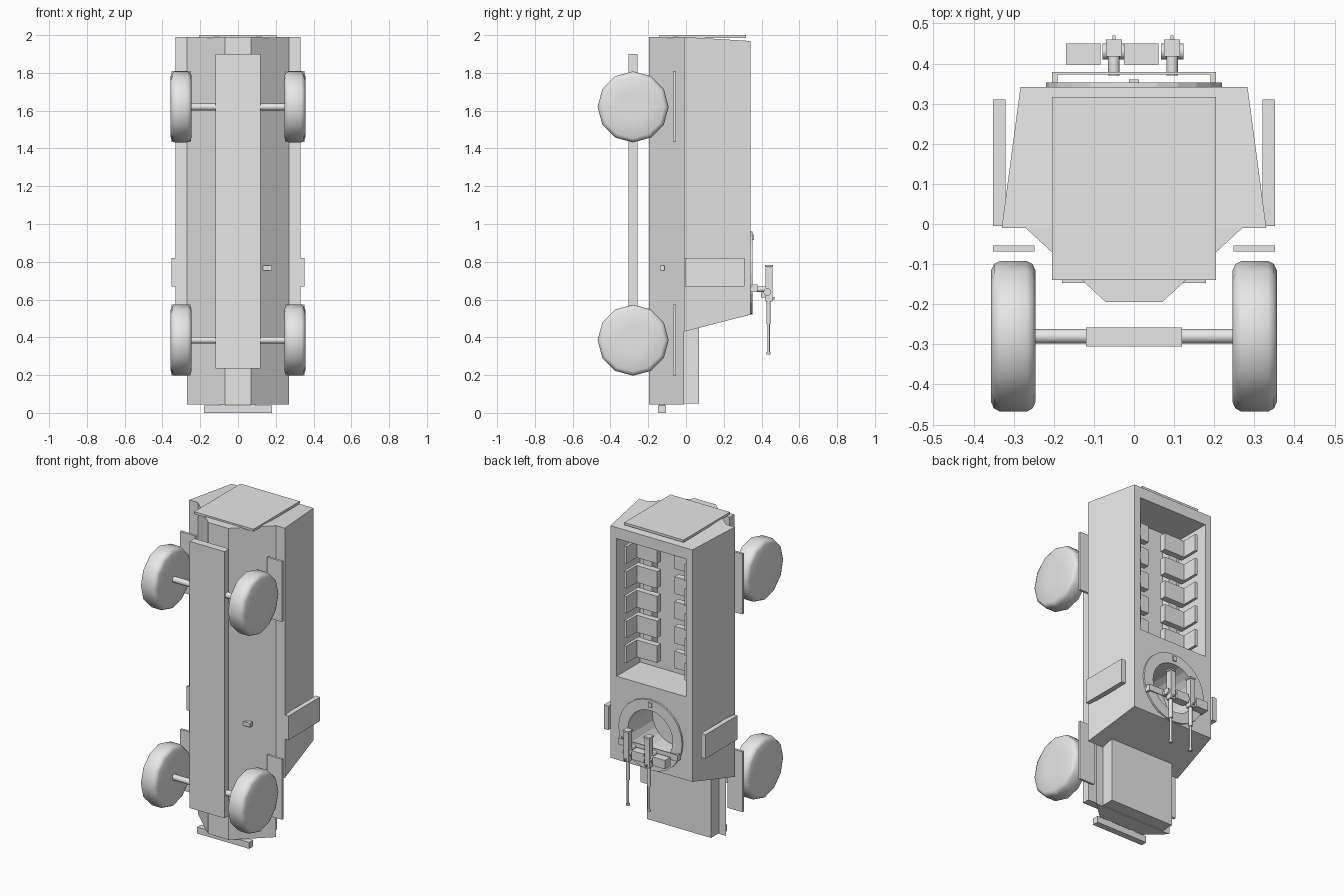
import bpy, bmesh, math
from mathutils import Vector

if "Cube" in bpy.data.objects:
    bpy.data.objects.remove(bpy.data.objects["Cube"])

grey = bpy.data.materials.new("plain_grey")
grey.diffuse_color = (0.8, 0.8, 0.8, 1)
grey.use_nodes = True
grey.node_tree.nodes["Principled BSDF"].inputs["Base Color"].default_value = grey.diffuse_color


def finish(name, bm, smooth=None):
    bmesh.ops.remove_doubles(bm, verts=bm.verts, dist=1e-5)
    bmesh.ops.recalc_face_normals(bm, faces=bm.faces)
    me = bpy.data.meshes.new(name)
    bm.to_mesh(me)
    bm.free()
    ob = bpy.data.objects.new(name, me)
    bpy.context.collection.objects.link(ob)
    me.materials.append(grey)
    if smooth:
        bpy.ops.object.select_all(action='DESELECT')
        ob.select_set(True)
        bpy.context.view_layer.objects.active = ob
        bpy.ops.object.shade_smooth_by_angle(angle=math.radians(smooth))
    return ob


def box(name, x, y, z):
    """Box from (min, max) pairs."""
    bm = bmesh.new()
    bmesh.ops.create_cube(bm, size=1)
    for v in bm.verts:
        v.co = [(a + b) / 2 + c * (b - a) for (a, b), c in zip((x, y, z), v.co)]
    return finish(name, bm)


def prism(name, outline, z0, z1):
    """Mirrored x-y outline swept along z; z0 and z1 are functions of y."""
    pts = outline + [(-x, y) for x, y in reversed(outline)]
    bm = bmesh.new()
    lo = [bm.verts.new((x, y, z0(y))) for x, y in pts]
    hi = [bm.verts.new((x, y, z1(y))) for x, y in pts]
    bm.faces.new(lo)
    bm.faces.new(hi)
    n = len(pts)
    for i in range(n):
        j = (i + 1) % n
        bm.faces.new((lo[i], lo[j], hi[j], hi[i]))
    return finish(name, bm)


def lathe(name, profile, centre, axis, n=12, closed=False, smooth=None):
    """Turn (radius, height) points around an axis."""
    a = Vector([float(k == axis) for k in "xyz"])
    u = Vector((1, 0, 0)) if axis == "z" else Vector((0, 0, 1))
    w = a.cross(u)
    bm = bmesh.new()
    rings = []
    for r, h in profile:
        rings.append([bm.verts.new(Vector(centre) + a * h + r * (
            u * math.cos(2 * math.pi * i / n) + w * math.sin(2 * math.pi * i / n)))
            for i in range(n)])
    pairs = list(zip(rings, rings[1:]))
    if closed:
        pairs.append((rings[-1], rings[0]))
    else:
        bm.faces.new(rings[0])
        bm.faces.new(rings[-1])
    for p, q in pairs:
        for i in range(n):
            j = (i + 1) % n
            bm.faces.new((p[i], p[j], q[j], q[i]))
    return finish(name, bm, smooth)


def cut(ob, cutter):
    m = ob.modifiers.new("cut", 'BOOLEAN')
    m.operation, m.solver, m.object = 'DIFFERENCE', 'EXACT', cutter
    cutter.hide_render = True
    cutter.hide_viewport = True


# Hull: V-shaped lower part, bonnet, tapered cabin
prism("lower_hull", [(0.07, -0.195), (0.27, -0.01)],
      lambda y: 0.045, lambda y: 1.99)
box("bonnet", (-0.222, 0.222), (-0.012, 0.07), (0.05, 0.45))
cabin = prism("cabin", [(0.33, -0.01), (0.283, 0.342)],
              lambda y: 0.43 + 0.256 * (y + 0.01),
              lambda y: 1.99 - 0.06 * (y + 0.01))
cut(cabin, box("roof_opening_cutter", (-0.24, 0.24), (0.11, 0.5), (1.04, 1.9)))
cut(cabin, lathe("hatch_cutter", [(0.155, 0.11), (0.155, 0.5)], (0, 0, 0.74), "y", 24))
box("rear_door", (-0.205, 0.205), (-0.14, 0.317), (1.985, 2.0))

# Bumper and its brackets
box("bumper", (-0.18, 0.18), (-0.147, -0.107), (0, 0.04))
for s in (-1, 1):
    box("bumper_bracket", (s * 0.08 - 0.015, s * 0.08 + 0.015), (-0.14, -0.11), (0.03, 0.06))
box("side_peg", (0.13, 0.18), (-0.138, -0.113), (0.755, 0.78))

# Chassis, axles, wheels, mudguards
box("chassis_beam", (-0.12, 0.12), (-0.305, -0.258), (0.235, 1.9))
for z in (0.385, 1.62):
    lathe("axle", [(0.018, -0.26), (0.018, 0.26)], (0, -0.28, z), "x", 16, smooth=40)
    for s in (-1, 1):
        lathe("wheel", [(0.08, -0.056), (0.165, -0.055), (0.18, -0.048), (0.188, -0.033),
                        (0.188, 0.033), (0.18, 0.048), (0.165, 0.055), (0.08, 0.056)],
              (s * 0.301, -0.28, z), "x", 12, smooth=60)
        xs = sorted((s * 0.248, s * 0.352))
        box("mudguard", xs, (-0.069, -0.054), (z - 0.187, z + 0.19))

# Side panels and seats
for s in (-1, 1):
    box("side_panel", sorted((s * 0.32, s * 0.351)), (-0.005, 0.31), (0.67, 0.82))
    for i in range(5):
        z = 1.17 + 0.155 * i
        box("seat_cushion", sorted((s * 0.06, s * 0.2)), (0.16, 0.2), (z - 0.053, z + 0.053))
        box("seat_back", sorted((s * 0.2, s * 0.218)), (0.16, 0.3), (z - 0.053, z + 0.053))
    box("seat_rail", sorted((s * 0.12, s * 0.18)), (0.1, 0.165), (1.12, 1.84))

# Roof ring and gun mount
lathe("roof_ring", [(0.155, 0.335), (0.22, 0.335), (0.22, 0.353), (0.155, 0.353)],
      (0, 0, 0.74), "y", 24, closed=True)
box("ring_tab", (-0.012, 0.012), (0.35, 0.36), (0.915, 0.945))
box("mount_bar", (-0.205, 0.205), (0.373, 0.379), (0.64, 0.68))
for s in (-1, 1):
    box("mount_post", (s * 0.198 - 0.007, s * 0.198 + 0.007), (0.345, 0.377), (0.64, 0.68))

# Twin guns, each with its ammunition box
for x in (-0.05, 0.095):
    box("gun_receiver", (x - 0.017, x + 0.017), (0.42, 0.458), (0.59, 0.77))
    box("gun_grip", (x - 0.02, x + 0.02), (0.418, 0.46), (0.772, 0.782))
    lathe("gun_jacket", [(0.012, 0.47), (0.012, 0.6)], (x, 0.437, 0), "z", 10, smooth=40)
    lathe("gun_barrel", [(0.007, 0.32), (0.007, 0.5)], (x, 0.437, 0), "z", 10, smooth=40)
    lathe("gun_muzzle", [(0.011, 0.31), (0.011, 0.322)], (x, 0.437, 0), "z", 10, smooth=40)
    box("gun_sight", (x - 0.004, x + 0.004), (0.455, 0.47), (0.6, 0.61))
    lathe("gun_pivot", [(0.015, 0.37), (0.015, 0.43)], (x, 0, 0.655), "y", 10, smooth=40)
    lathe("gun_trunnion", [(0.02, -0.028), (0.02, 0.028)], (x, 0.43, 0.64), "x", 12, smooth=40)
    box("ammunition_box", (x - 0.12, x - 0.034), (0.398, 0.45), (0.61, 0.665))
